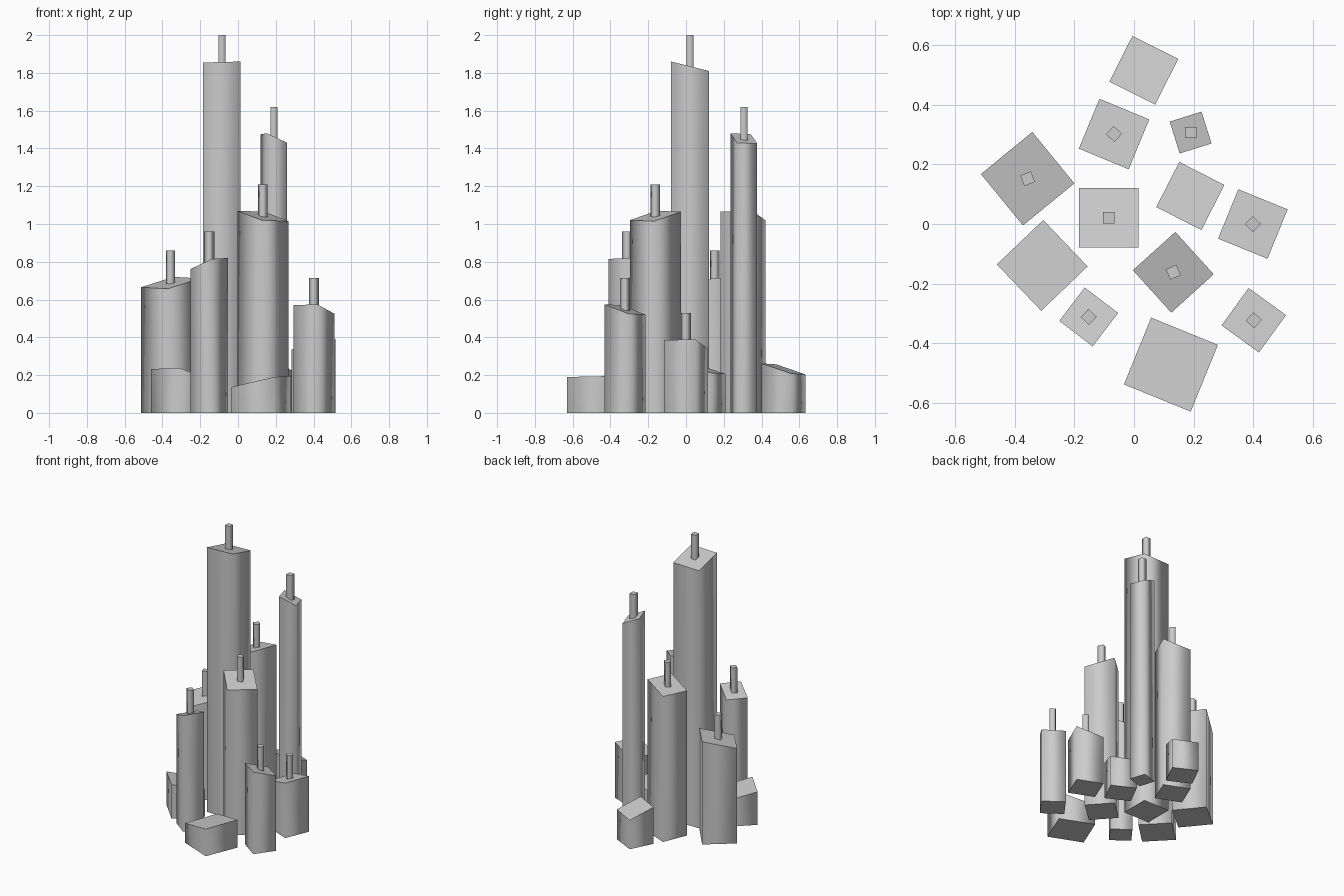
import bpy, bmesh, math
from mathutils import Matrix

if "Cube" in bpy.data.objects:
    bpy.data.objects.remove(bpy.data.objects["Cube"])

MAST_W, MAST_H = 0.038, 0.14

# name: x, y, side, turn (deg), roof peak, roof rise along local x and y, mast turn (None = no mast)
TOWERS = {
    "central_tower":     (-0.085, 0.021, 0.199,   0.0, 1.86,  0.005, -0.05, 0),
    "slim_tower":        ( 0.190, 0.307, 0.112,  17.4, 1.48, -0.05, -0.005, 0),
    "front_tower":       ( 0.132, -0.162, 0.192, 42.1, 1.07, -0.005,  0.05, 23),
    "rear_tower":        (-0.067, 0.302, 0.181, -22.5, 1.07,  0.05,  0.005, -42),
    "front_left_tower":  (-0.152, -0.312, 0.141, -37.3, 0.82,  0.053, 0.005, -43),
    "left_tower":        (-0.357, 0.152, 0.223,  39.3, 0.72,  0.055,  0.008, 21),
    "front_right_tower": ( 0.402, -0.323, 0.155, -36.0, 0.575, 0.005, -0.05, -43),
    "right_tower":       ( 0.399, 0.000, 0.179, -22.2, 0.39,  0.05,  0.005, -44),
    "rear_block":        ( 0.033, 0.516, 0.172, -26.7, 0.262, 0.005, -0.053, None),
    "inner_block":       ( 0.189, 0.094, 0.170, -27.0, 0.262, 0.005, -0.05, None),
    "left_block":        (-0.308, -0.139, 0.2155, 43.7, 0.238, -0.055, -0.006, None),
    "front_block":       ( 0.124, -0.472, 0.242, -22.2, 0.195, 0.053, 0.005, None),
}


def slanted_box(name, x, y, side, turn, base, top, rise_x=0.0, rise_y=0.0):
    """Square column whose flat roof is tilted; walls smooth, caps flat."""
    bm = bmesh.new()
    bmesh.ops.create_cube(bm, size=1.0)
    for v in bm.verts:
        if v.co.z > 0:
            v.co.z = top + v.co.x * rise_x + v.co.y * rise_y
        else:
            v.co.z = base
        v.co.x *= side
        v.co.y *= side
    bm.normal_update()
    for f in bm.faces:
        f.smooth = abs(f.normal.z) < 0.5
    bm.transform(Matrix.Translation((x, y, 0)) @ Matrix.Rotation(math.radians(turn), 4, 'Z'))
    mesh = bpy.data.meshes.new(name)
    bm.to_mesh(mesh)
    bm.free()
    bpy.context.collection.objects.link(bpy.data.objects.new(name, mesh))


for name, (x, y, side, turn, peak, rx, ry, mast_turn) in TOWERS.items():
    # tower body: peak is its highest roof corner
    mid = peak - (abs(rx) + abs(ry)) / 2
    slanted_box(name, x, y, side, turn, 0.0, mid, rx, ry)
    # rooftop mast, sunk slightly into the slanted roof
    if mast_turn is not None:
        slanted_box(name + "_mast", x, y, MAST_W, mast_turn, mid - 0.02, peak + MAST_H)
